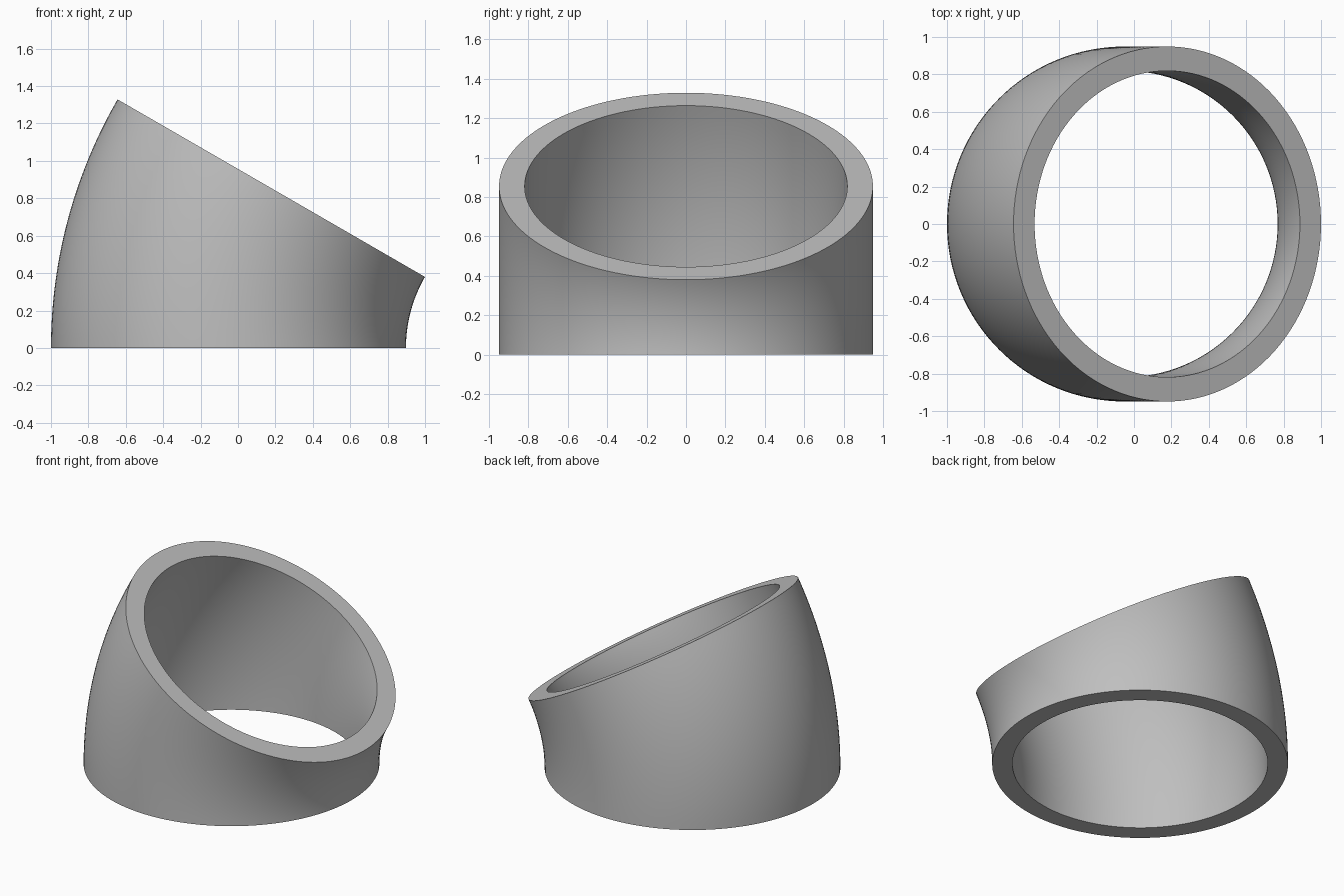
import bpy, bmesh
from math import sin, cos, pi, radians

if "Cube" in bpy.data.objects:
    bpy.data.objects.remove(bpy.data.objects["Cube"], do_unlink=True)

# Elbow proportions
OUTER, INNER = 0.949, 0.819
BEND = 1.8 * OUTER
PIVOT = BEND + OUTER - 1
ANGLE = radians(30)
SIDES, STEPS = 128, 24

mat = bpy.data.materials.new("plain grey")
mat.use_nodes = True
colour = (0.52, 0.52, 0.52, 1)
mat.diffuse_color = colour
mat.node_tree.nodes["Principled BSDF"].inputs["Base Color"].default_value = colour

bm = bmesh.new()


def swept_rings(radius):
    """Circles carried along the bend, from the flat base to the tilted mouth."""
    rings = []
    for i in range(STEPS + 1):
        t = ANGLE * i / STEPS
        ring = []
        for j in range(SIDES):
            a = 2 * pi * j / SIDES
            reach = BEND - radius * cos(a)
            ring.append(bm.verts.new((PIVOT - reach * cos(t), radius * sin(a), reach * sin(t))))
        rings.append(ring)
    return rings


def bridge(lower, upper):
    for j in range(SIDES):
        k = (j + 1) % SIDES
        bm.faces.new((lower[j], lower[k], upper[k], upper[j]))


# Outer wall, inner wall and the two flat rims
outer, inner = swept_rings(OUTER), swept_rings(INNER)
for i in range(STEPS):
    bridge(outer[i], outer[i + 1])
    bridge(inner[i + 1], inner[i])
bridge(outer[-1], inner[-1])
bridge(inner[0], outer[0])
bmesh.ops.recalc_face_normals(bm, faces=bm.faces)

mesh = bpy.data.meshes.new("pipe_elbow")
bm.to_mesh(mesh)
bm.free()
mesh.materials.append(mat)
elbow = bpy.data.objects.new("pipe_elbow", mesh)
bpy.context.collection.objects.link(elbow)

# Smooth walls with crisp rims
bpy.ops.object.select_all(action="DESELECT")
elbow.select_set(True)
bpy.context.view_layer.objects.active = elbow
bpy.ops.object.shade_smooth_by_angle(angle=radians(30))
